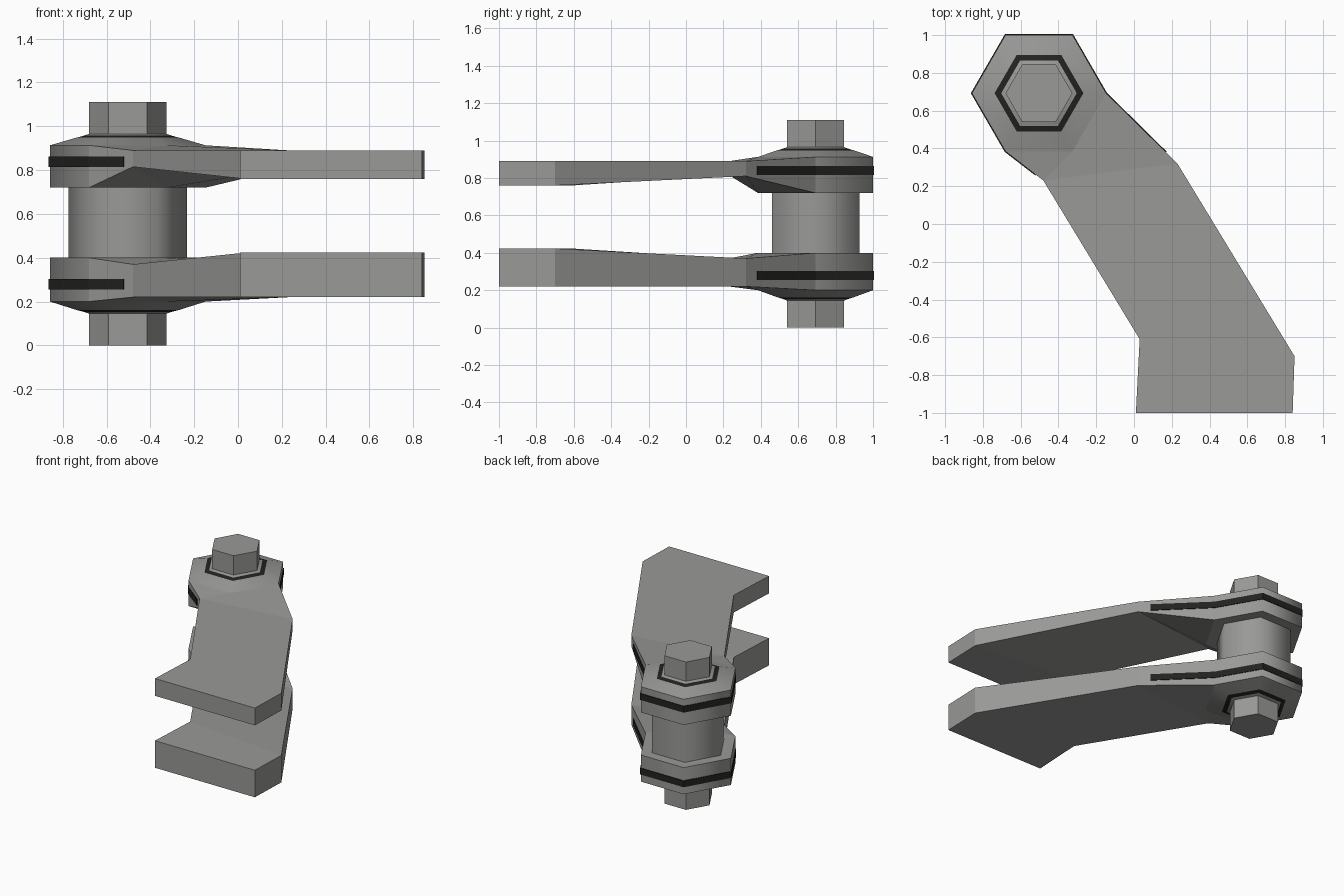
import bpy, bmesh, math
from mathutils import Vector

if "Cube" in bpy.data.objects:
    bpy.data.objects.remove(bpy.data.objects["Cube"])

CX, CY = -0.503, 0.6925          # hinge axis
R = 0.355                        # hexagonal boss radius


def make_mat(name, c):
    m = bpy.data.materials.new(name)
    m.diffuse_color = (c[0], c[1], c[2], 1)
    m.use_nodes = True
    m.node_tree.nodes["Principled BSDF"].inputs["Base Color"].default_value = m.diffuse_color
    return m


GREY = make_mat("steel grey", (0.32, 0.32, 0.31))
DARK = make_mat("dark rubber", (0.016, 0.016, 0.015))


def finish(bm, name, mats):
    bmesh.ops.recalc_face_normals(bm, faces=bm.faces)
    for e in bm.edges:           # keep strong corners sharp
        if len(e.link_faces) == 2 and e.calc_face_angle() > math.radians(62):
            e.smooth = False
    me = bpy.data.meshes.new(name)
    bm.to_mesh(me)
    bm.free()
    for m in mats:
        me.materials.append(m)
    ob = bpy.data.objects.new(name, me)
    bpy.context.collection.objects.link(ob)
    return ob


def hexagon(r):
    return [(CX + r * math.cos(math.radians(60 * i)),
             CY + r * math.sin(math.radians(60 * i))) for i in range(6)]


def hex_prism(name, r, z0, z1, smooth=False):
    bm = bmesh.new()
    lo, hi = [[bm.verts.new((x, y, z)) for x, y in hexagon(r)] for z in (z0, z1)]
    bm.faces.new(lo)
    bm.faces.new(hi)
    for i in range(6):
        j = (i + 1) % 6
        bm.faces.new((lo[i], lo[j], hi[j], hi[i])).smooth = smooth
    return finish(bm, name, [GREY])


ARM = [(-0.48, 0.23), (0.03, -0.61), (0.01, -1.0),
       (0.84, -1.0), (0.85, -0.70), (0.23, 0.32)]


def link_plate(name, hex_out, arm_out, hex_in, arm_in, rings):
    """Hexagonal boss with stepped cap, joined to a cranked arm."""
    bm = bmesh.new()
    hx = hexagon(R)
    ho = [bm.verts.new((x, y, hex_out)) for x, y in hx]
    hi = [bm.verts.new((x, y, hex_in)) for x, y in hx]
    ao = [bm.verts.new((x, y, arm_out)) for x, y in ARM]
    ai = [bm.verts.new((x, y, z)) for (x, y), z in zip(ARM, arm_in)]
    # arm skins, outer and inner
    for h, a in ((ho, ao), (hi, ai)):
        bm.faces.new((h[4], a[0], h[5]))
        bm.faces.new((h[5], a[0], a[5], h[0]))
        bm.faces.new((a[0], a[1], a[4], a[5]))
        bm.faces.new((a[1], a[2], a[3], a[4]))
    bm.faces.new(hi)
    # side walls
    wo, wi = ho[:5] + ao, hi[:5] + ai
    for i in range(11):
        j = (i + 1) % 11
        bm.faces.new((wo[i], wo[j], wi[j], wi[i])).smooth = i < 4
    # sloped cap with a dark seal ring
    prev = ho
    for k, (r, z) in enumerate(rings):
        cur = [bm.verts.new((x, y, z)) for x, y in hexagon(r)]
        for i in range(6):
            j = (i + 1) % 6
            f = bm.faces.new((prev[i], prev[j], cur[j], cur[i]))
            f.smooth = True
            f.material_index = 1 if k == 1 else 0
        prev = cur
    bm.faces.new(prev)
    return finish(bm, name, [GREY, DARK])


def stripe(name, z0, z1, t=0.005):
    """Thin dark band wrapped round the boss and onto the arm's start."""
    h = [Vector(p) for p in hexagon(R)]
    path = [h[0].lerp(Vector(ARM[5]), 0.84)] + h[:5] + [h[4].lerp(Vector(ARM[0]), 0.8)]
    n = len(path)
    outer = []
    for i, p in enumerate(path):
        d = [(path[k + 1] - path[k]).normalized() for k in (i - 1, i) if 0 <= k < n - 1]
        nrm = [Vector((v.y, -v.x)) for v in d]
        m = sum(nrm, Vector((0, 0))).normalized()
        outer.append(p + m * t / m.dot(nrm[0]))
    bm = bmesh.new()
    rows = [[bm.verts.new((p.x, p.y, z)) for p in pts]
            for pts, z in ((path, z0), (outer, z0), (outer, z1), (path, z1))]
    for a in range(4):
        b = (a + 1) % 4
        for i in range(n - 1):
            bm.faces.new((rows[a][i], rows[a][i + 1], rows[b][i + 1], rows[b][i]))
    for i in (0, n - 1):
        bm.faces.new([r[i] for r in rows])
    return finish(bm, name, [DARK])


# upper and lower links
link_plate("upper_link", 0.913, 0.89, 0.72,
           (0.815, 0.76, 0.76, 0.76, 0.76, 0.81),
           ((0.235, 0.948), (0.2, 0.957), (0.177, 0.965)))
link_plate("lower_link", 0.20, 0.22, 0.40,
           (0.37, 0.423, 0.423, 0.423, 0.423, 0.37),
           ((0.235, 0.162), (0.2, 0.153), (0.177, 0.145)))

# side stripes
stripe("upper_stripe", 0.815, 0.863)
stripe("lower_stripe", 0.255, 0.303)

# pin between the links, and bolt heads
hex_prism("spacer_pin", 0.27, 0.39, 0.73, smooth=True)
hex_prism("upper_bolt_head", 0.177, 0.96, 1.11)
hex_prism("lower_bolt_head", 0.177, 0.0, 0.15)
